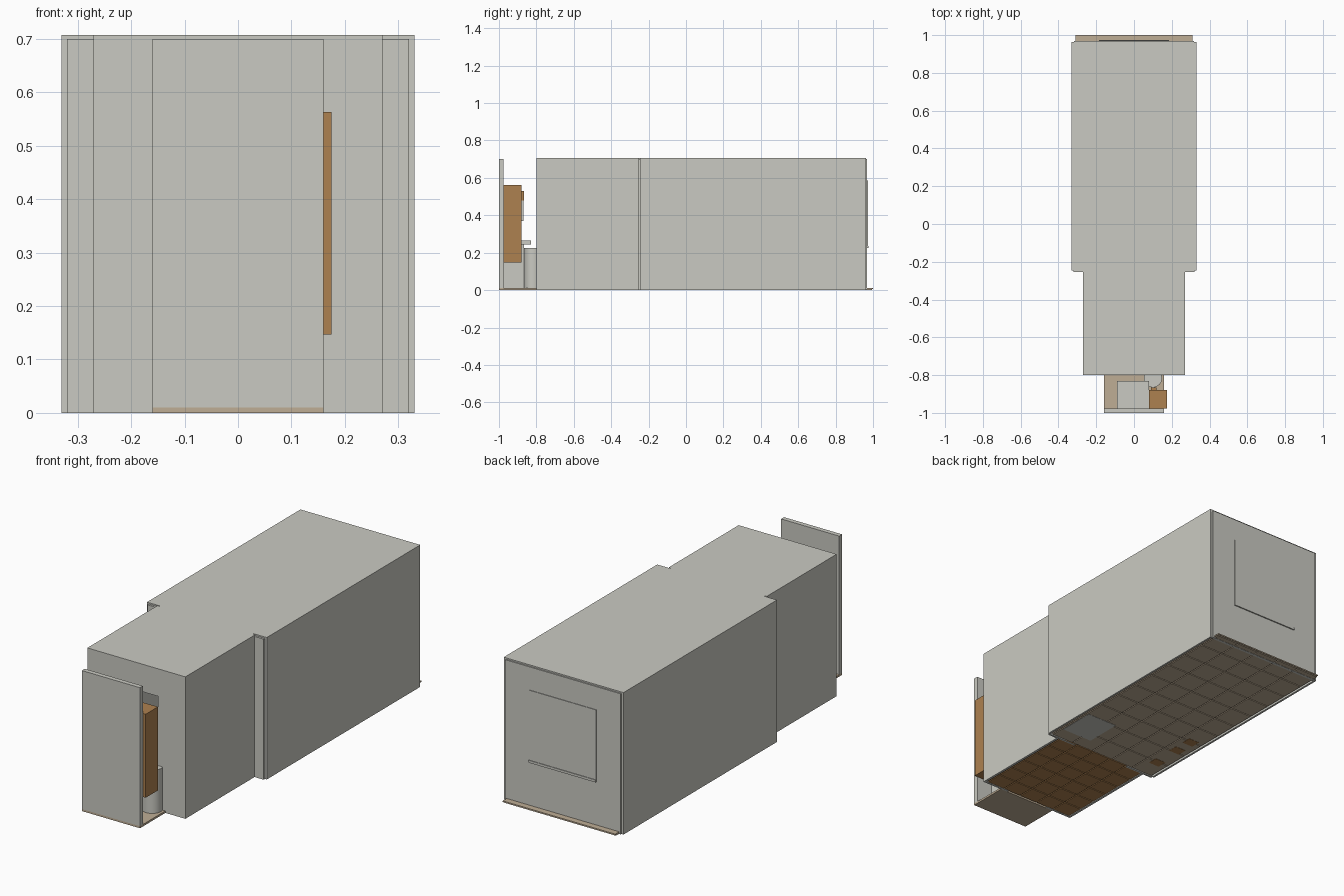
import bpy, bmesh

cube = bpy.data.objects.get("Cube")
if cube:
    bpy.data.objects.remove(cube, do_unlink=True)


def material(name, rgb):
    m = bpy.data.materials.new(name)
    m.use_nodes = True
    m.diffuse_color = (*rgb, 1)
    bsdf = next(n for n in m.node_tree.nodes if n.type == 'BSDF_PRINCIPLED')
    bsdf.inputs["Base Color"].default_value = (*rgb, 1)
    return m


PLASTER = material("pale_plaster", (0.59, 0.59, 0.54))
WOOD = material("orange_wood", (0.42, 0.22, 0.08))
TAN = material("tan_tile", (0.52, 0.42, 0.30))


def add_box(bm, x, y, z):
    """Append a box given (min, max) on each axis."""
    made = bmesh.ops.create_cube(bm, size=1)["verts"]
    for v in made:
        v.co = [lo + (hi - lo) * (c + 0.5) for c, (lo, hi) in zip(v.co, (x, y, z))]


def finish(bm, name, mat):
    me = bpy.data.meshes.new(name)
    bm.to_mesh(me)
    bm.free()
    me.materials.append(mat)
    ob = bpy.data.objects.new(name, me)
    bpy.context.collection.objects.link(ob)
    return ob


def box(name, mat, x, y, z):
    bm = bmesh.new()
    add_box(bm, x, y, z)
    return finish(bm, name, mat)


def tiles(name, mat, x, y, nx, ny, gap=0.005):
    """Floor slab with separate tiles set into it."""
    bm = bmesh.new()
    add_box(bm, x, y, (0.005, 0.011))
    dx, dy = (x[1] - x[0]) / nx, (y[1] - y[0]) / ny
    for i in range(nx):
        for j in range(ny):
            x0, y0 = x[0] + i * dx, y[0] + j * dy
            add_box(bm, (x0, x0 + dx - gap), (y0, y0 + dy - gap), (0.001, 0.01))
    return finish(bm, name, mat)


def cylinder(name, mat, x, y, z0, z1, r, sides=32):
    bpy.ops.mesh.primitive_cylinder_add(vertices=sides, radius=r, depth=z1 - z0,
                                        location=(x, y, (z0 + z1) / 2))
    ob = bpy.context.object
    ob.name = name
    ob.data.materials.append(mat)
    bpy.ops.object.shade_smooth_by_angle()
    return ob


TOP, T = 0.707, 0.012        # wall top and wall thickness
HALL_Y, ROOM_Y = -0.8, -0.245

# Walls that repeat on both sides
for name, s in (("left", 1), ("right", -1)):
    def side(part, a, b, y, z):
        box(f"{name}_{part}", PLASTER, sorted((s * a, s * b)), y, z)
    side("room_wall", 0.32, 0.33, (ROOM_Y, 0.963), (0, TOP))
    side("partition", 0.16, 0.32, (-0.255, ROOM_Y), (0, 0.7))
    side("hall_wall", 0.27 - T, 0.27, (HALL_Y, -0.25), (0, TOP))
    side("hall_front", 0.12, 0.27 - T, (HALL_Y, HALL_Y + T), (0, TOP))

# Lintels, ceilings and rear wall
box("partition_lintel", PLASTER, (-0.16, 0.16), (-0.255, ROOM_Y), (0.57, 0.7))
box("hall_lintel", PLASTER, (-0.12, 0.12), (HALL_Y, HALL_Y + T), (0.57, TOP))
box("room_ceiling", PLASTER, (-0.32, 0.32), (ROOM_Y, 0.963), (TOP - T, TOP))
box("hall_ceiling", PLASTER, (-0.258, 0.258), (HALL_Y + T, ROOM_Y), (TOP - T, TOP))
box("rear_wall", PLASTER, (-0.318, 0.318), (0.955, 0.969), (0, 0.7))

# Window panel and sill on the rear wall
box("window_panel", PLASTER, (-0.185, 0.185), (0.965, 0.972), (0.235, 0.585))
box("window_sill", PLASTER, (-0.185, 0.185), (0.965, 0.975), (0.225, 0.237))

# Floors
tiles("room_floor", TAN, (-0.31, 0.31), (-0.24, 1.0), 5, 10)
tiles("hall_floor", WOOD, (-0.255, 0.255), (-0.79, -0.24), 5, 6)
box("entry_floor", TAN, (-0.16, 0.16), (-1.0, HALL_Y), (0, 0.01))

# Furniture standing in the room
box("bed_base", PLASTER, (0.13, 0.3), (-0.17, 0.02), (0, 0.12))
for i, y in enumerate((-0.15, 0.0, 0.1)):
    box(f"desk_support_{i + 1}", WOOD, (-0.28, -0.22), (y, y + 0.05), (0, 0.2))
box("desk_top", WOOD, (-0.31, -0.18), (-0.16, 0.16), (0.2, 0.22))

# Entry: front panel, counter, cabinet and basin
box("front_panel", PLASTER, (-0.16, 0.16), (-1.0, -0.977), (0.01, 0.7))
box("counter_body", PLASTER, (-0.08, 0.07), (-0.977, -0.865), (0.01, 0.245))
box("counter_top", PLASTER, (-0.09, 0.08), (-0.977, -0.83), (0.245, 0.265))
box("wall_cabinet", WOOD, (0.08, 0.175), (-0.977, -0.88), (0.147, 0.563))
box("cabinet_latch", WOOD, (0.09, 0.12), (-0.88, -0.865), (0.48, 0.53))
box("cabinet_handle", PLASTER, (0.095, 0.115), (-0.88, -0.868), (0.37, 0.48))
cylinder("pedestal", PLASTER, 0.1, -0.817, 0.01, 0.225, 0.048)
